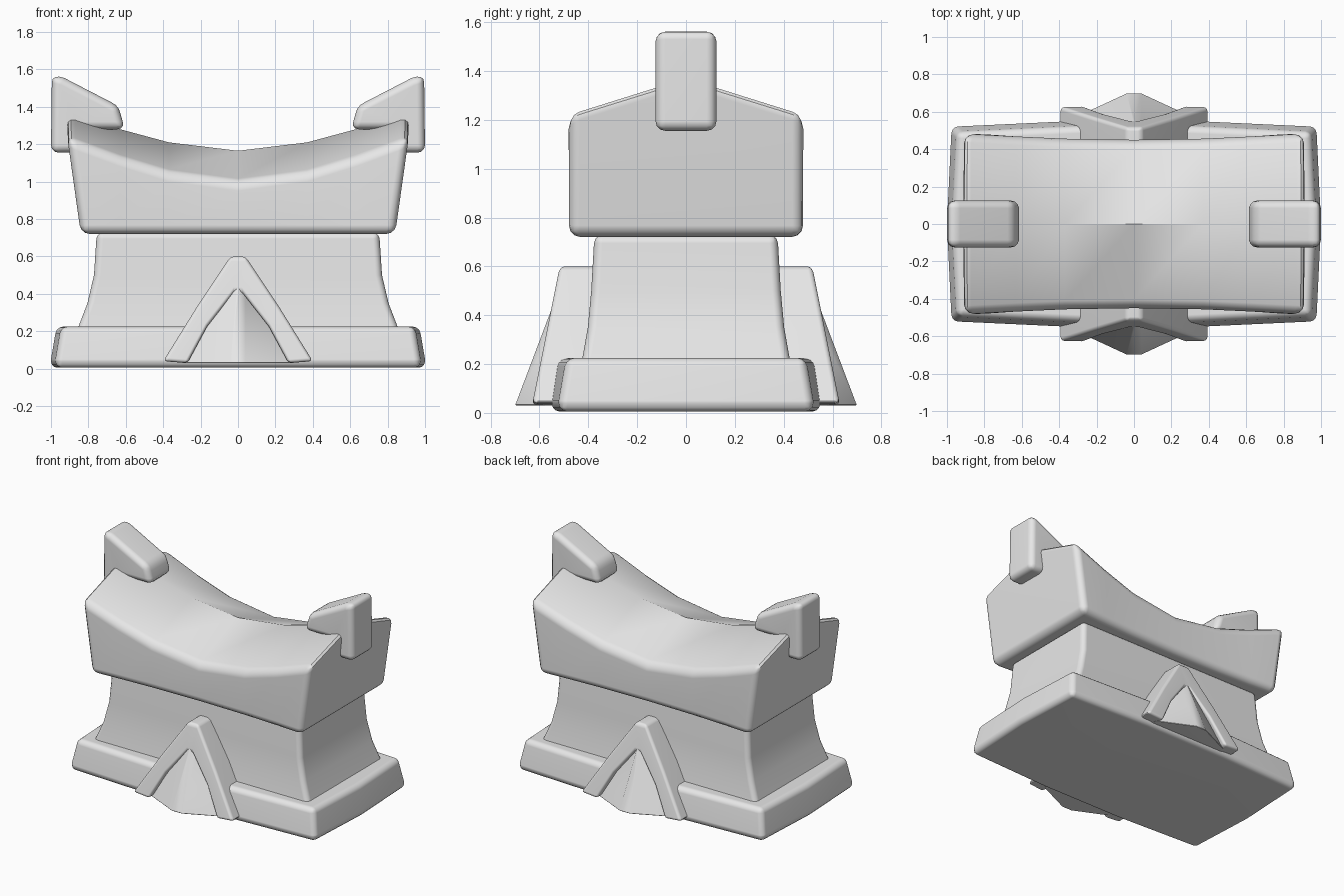
import bpy
import bmesh
from math import radians

cube = bpy.data.objects.get("Cube")
if cube:
    bpy.data.objects.remove(cube, do_unlink=True)

stone = bpy.data.materials.new("grey stone")
stone.use_nodes = True
grey = (0.8, 0.8, 0.8, 1)
stone.diffuse_color = grey
stone.node_tree.nodes["Principled BSDF"].inputs["Base Color"].default_value = grey


def loft(name, rings, bevel, limit=40):
    """Skin a list of equal rings, cap both ends, round the hard edges."""
    bm = bmesh.new()
    rows = [[bm.verts.new(p) for p in ring] for ring in rings]
    n = len(rows[0])
    for a, b in zip(rows, rows[1:]):
        for i in range(n):
            j = (i + 1) % n
            bm.faces.new((a[i], a[j], b[j], b[i]))
    bm.faces.new(rows[0])
    bm.faces.new(rows[-1])
    bmesh.ops.recalc_face_normals(bm, faces=bm.faces)
    mesh = bpy.data.meshes.new(name)
    bm.to_mesh(mesh)
    bm.free()
    mesh.materials.append(stone)
    obj = bpy.data.objects.new(name, mesh)
    bpy.context.collection.objects.link(obj)
    bpy.ops.object.select_all(action='DESELECT')
    obj.select_set(True)
    bpy.context.view_layer.objects.active = obj
    mod = obj.modifiers.new("rounded edges", 'BEVEL')
    mod.width = bevel
    mod.segments = 3
    mod.limit_method = 'ANGLE'
    mod.angle_limit = radians(limit)
    bpy.ops.object.modifier_apply(modifier=mod.name)
    bpy.ops.object.shade_smooth_by_angle(angle=radians(38))
    obj.modifiers.new("clean shading", 'WEIGHTED_NORMAL').keep_sharp = True
    return obj


# Base slab, bulging slightly in the middle of every side
def slab_ring(z, s):
    outline = [(0.975, 0.52), (0.33, 0.55), (-0.33, 0.55), (-0.975, 0.52),
               (-1.0, 0), (-0.975, -0.52), (-0.33, -0.55), (0.33, -0.55),
               (0.975, -0.52), (1.0, 0)]
    return [(x - s * (1 if x > 0 else -1), y - s * (y > 0) + s * (y < 0), z)
            for x, y in outline]


loft("base_slab", [slab_ring(0.005, 0), slab_ring(0.05, 0), slab_ring(0.225, 0.03)], 0.035)

# Waisted body
profile = [(0.1, 0.89, 0.445), (0.22, 0.855, 0.425), (0.35, 0.805, 0.402),
           (0.5, 0.77, 0.388), (0.73, 0.755, 0.375)]
loft("body", [[(x, y, z), (-x, y, z), (-x, -y, z), (x, -y, z)]
              for z, x, y in profile], 0.035)

# Sagging gabled lid: bottom x, eave x, ridge x, half depth, eave z, ridge z
half = [(0.84, 0.915, 0.915, 0.483, 1.235, 1.385),
        (0.63, 0.63, 0.63, 0.468, 1.13, 1.28),
        (0.37, 0.37, 0.37, 0.456, 1.05, 1.21)]
stations = [(-a, -b, -c, w, e, r) for a, b, c, w, e, r in half]
stations += [(0, 0, 0, 0.45, 1.0, 1.165)] + half[::-1]
loft("lid", [[(a, -w, 0.72), (b, -w, e), (c, 0, r), (b, w, e), (a, w, 0.72)]
             for a, b, c, w, e, r in stations], 0.048, 46)

# Hooked horns gripping both ends of the ridge
hook = [(1.0, 1.155), (0.995, 1.57), (0.93, 1.555), (0.64, 1.405), (0.605, 1.28),
        (0.83, 1.28), (0.87, 1.155)]
for side, label in ((1, "left"), (-1, "right")):
    loft(label + "_horn", [[(side * x, y, z) for x, z in hook]
                           for y in (-0.125, 0.125)], 0.04)

# Arched doorways with a tent-shaped panel, front and back
leg = [(0.4, 0.04, 0.27, 0.03), (0.22, 0.33, 0.165, 0.225), (0.04, 0.6, 0.02, 0.41)]
arch = [(-a, b, -c, d) for a, b, c, d in leg] + leg[::-1]
tent = [(-0.3, 0.4), (-0.3, 0.58), (-0.04, 0.7), (0.04, 0.7), (0.3, 0.58), (0.3, 0.4)]


def lean(z):
    return 0.637 - 0.2 * z


for side, label in ((-1, "front"), (1, "back")):
    loft(label + "_arch", [[(a, side * lean(b), b), (a, side * 0.36, b),
                            (c, side * 0.36, d), (c, side * lean(d), d)]
                           for a, b, c, d in arch], 0.028)
    loft(label + "_tent_panel",
         [[(x, side * y, 0.03) for x, y in tent],
          [(x * 0.12, side * (0.44 + (y - 0.4) * 0.35), 0.44) for x, y in tent]],
         0.008, 60)
